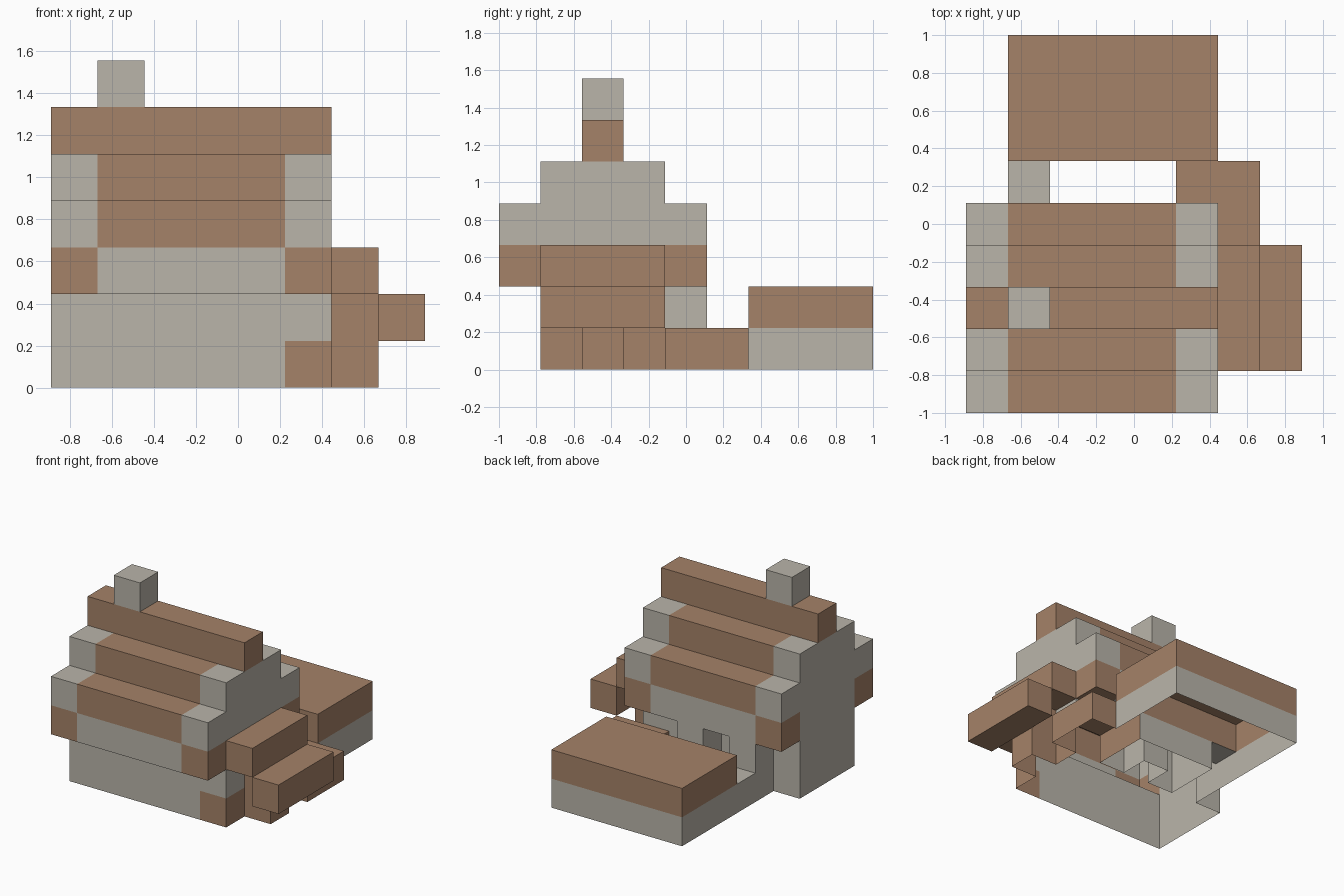
import bpy, bmesh
from mathutils import Vector

if "Cube" in bpy.data.objects:
    bpy.data.objects.remove(bpy.data.objects["Cube"])

U = 2 / 9                              # block size
ORIGIN = Vector((-8 / 9, -1, 0))       # corner of block (0, 0, 0)


def material(name, rgb):
    m = bpy.data.materials.new(name)
    m.diffuse_color = (*rgb, 1)
    m.use_nodes = True
    m.node_tree.nodes["Principled BSDF"].inputs["Base Color"].default_value = m.diffuse_color
    return m


GREY = material("stone grey", (0.491, 0.462, 0.402))
BROWN = material("roof brown", (0.376, 0.223, 0.138))


def box(i, j, k):
    """Blocks in inclusive index ranges along x, y, z."""
    return {(a, b, c) for a in range(i[0], i[1] + 1)
            for b in range(j[0], j[1] + 1) for c in range(k[0], k[1] + 1)}


# name, material, list of block ranges (later parts take over shared blocks)
PARTS = [
    # main house body and the band under the eaves
    ("house_walls", GREY, [((0, 5), (1, 3), (0, 2)), ((1, 4), (0, 4), (2, 2))]),
    # stepped gable ends
    ("gable_ends", GREY, [(i, j, k) for i in ((0, 0), (5, 5))
                          for j, k in (((0, 4), (3, 3)), ((1, 3), (4, 4)))]),
    ("roof_steps", BROWN, [((1, 4), (0, 4), (3, 3)), ((1, 4), (1, 3), (4, 4))]),
    ("roof_ridge", BROWN, [((0, 5), (2, 2), (5, 5))]),
    ("eave_brackets", BROWN, [((i, i), (j, j), (2, 2)) for i in (0, 5) for j in (0, 4)]),
    ("chimney", GREY, [((1, 1), (2, 2), (6, 6))]),
    # rear door posts and the low wall leading to the annex
    ("door_posts", GREY, [((i, i), (4, 4), (0, 1)) for i in (1, 3)]),
    ("link_wall", GREY, [((1, 1), (5, 5), (0, 0))]),
    # side porch
    ("side_wall_base", BROWN, [((5, 5), (1, 5), (0, 0))]),
    ("side_step", BROWN, [((6, 6), (4, 5), (0, 0))]),
    ("porch_post", BROWN, [((6, 6), (2, 2), (0, 1))]),
    ("porch_roof_upper", BROWN, [((6, 6), (1, 3), (2, 2))]),
    ("porch_roof_lower", BROWN, [((7, 7), (1, 3), (1, 1))]),
    # rear annex
    ("annex_walls", GREY, [((1, 5), (6, 8), (0, 0))]),
    ("annex_roof", BROWN, [((1, 5), (6, 8), (1, 1))]),
]

owner = {}
for name, mat, ranges in PARTS:
    for r in ranges:
        for cell in box(*r):
            owner[cell] = name

for name, mat, ranges in PARTS:
    bm = bmesh.new()
    for cell in [c for c, n in owner.items() if n == name]:
        for axis in range(3):
            for side in (0, 1):
                step = list(cell)
                step[axis] += 2 * side - 1
                # outer skin only; the building is open underneath
                if tuple(step) in owner or step[2] < 0:
                    continue
                b, c = (axis + 1) % 3, (axis + 2) % 3
                loop = []
                for s, t in ((0, 0), (1, 0), (1, 1), (0, 1)):
                    p = Vector(cell)
                    p[axis] += side
                    p[b] += s
                    p[c] += t
                    loop.append(bm.verts.new(ORIGIN + p * U))
                bm.faces.new(loop if side else loop[::-1])
    bmesh.ops.remove_doubles(bm, verts=bm.verts, dist=0.001)
    bmesh.ops.dissolve_limit(bm, angle_limit=0.01, verts=bm.verts, edges=bm.edges)
    me = bpy.data.meshes.new(name)
    bm.to_mesh(me)
    bm.free()
    me.materials.append(mat)
    bpy.context.collection.objects.link(bpy.data.objects.new(name, me))
